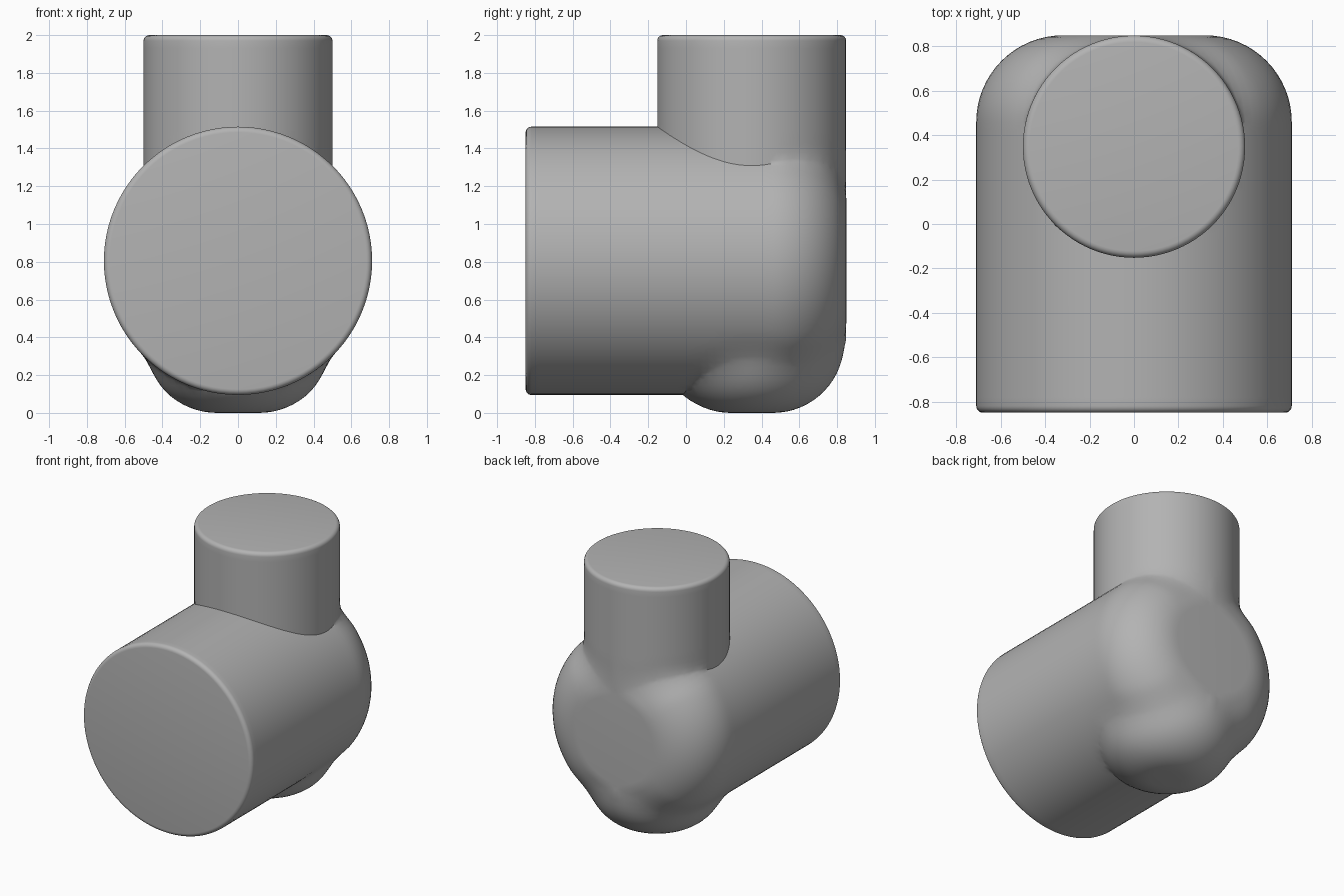
import bpy
import bmesh
import math
from mathutils import Matrix, Vector

SEGMENTS = 96
BIG_R, SMALL_R = 0.71, 0.5
BIG_Z, SMALL_Y = 0.805, 0.348
HALF = 0.849
ROUND, EDGE = 0.39, 0.03

if "Cube" in bpy.data.objects:
    bpy.data.objects.remove(bpy.data.objects["Cube"])

grey = bpy.data.materials.new("plain grey")
grey.use_nodes = True
colour = (0.45, 0.45, 0.45, 1)
grey.diffuse_color = colour
grey.node_tree.nodes["Principled BSDF"].inputs["Base Color"].default_value = colour


def rounded_cylinder(name, radius, length, matrix):
    """Lathe along z: broad rounding at the start, a small one at the end."""
    def arc(centre, size, start, steps):
        angles = [math.radians(start + 90 * i / steps) for i in range(steps + 1)]
        return [(radius - size + size * math.cos(a), centre + size * math.sin(a))
                for a in angles]

    profile = [(0, 0)] + arc(ROUND, ROUND, -90, 16)
    rows = int(length / 0.05)
    for i in range(1, rows):
        profile.append((radius, ROUND + (length - EDGE - ROUND) * i / rows))
    profile += arc(length - EDGE, EDGE, 0, 5) + [(0, length)]

    bm = bmesh.new()
    verts = [bm.verts.new((r, 0, z)) for r, z in profile]
    edges = [bm.edges.new(pair) for pair in zip(verts, verts[1:])]
    bmesh.ops.spin(bm, geom=verts + edges, cent=(0, 0, 0), axis=(0, 0, 1),
                   angle=math.tau, steps=SEGMENTS, use_merge=True)
    bmesh.ops.remove_doubles(bm, verts=bm.verts[:], dist=0.0001)
    bm.transform(matrix)
    bmesh.ops.recalc_face_normals(bm, faces=bm.faces[:])
    mesh = bpy.data.meshes.new(name)
    bm.to_mesh(mesh)
    bm.free()
    mesh.materials.append(grey)
    obj = bpy.data.objects.new(name, mesh)
    bpy.context.collection.objects.link(obj)
    return obj


def distance(p, radius, length):
    """Signed distance to a lathe in its own space."""
    qx = math.hypot(p.x, p.y) - radius + ROUND
    qz = max(ROUND - p.z, p.z - length)
    outside = math.hypot(max(qx, 0), max(qz, 0))
    return outside + min(max(qx, qz), 0) - ROUND


# Horizontal barrel, rounded at the back, and vertical neck, rounded at the foot
barrel_place = Matrix.Translation((0, HALF, BIG_Z)) @ Matrix.Rotation(math.pi / 2, 4, "X")
neck_place = Matrix.Translation((0, SMALL_Y, 0))
body = rounded_cylinder("elbow_body", BIG_R, 2 * HALF, barrel_place)
neck = rounded_cylinder("neck_helper", SMALL_R, 2, neck_place)
neck.hide_render = True

# Join the two into one skin
join = body.modifiers.new("join", "BOOLEAN")
join.operation = "UNION"
join.solver = "EXACT"
join.object = neck
bpy.context.view_layer.objects.active = body
body.select_set(True)
bpy.ops.object.modifier_apply(modifier=join.name)
bpy.data.objects.remove(neck)

# Soften the seam at the back and around the foot
bm = bmesh.new()
bm.from_mesh(body.data)
bmesh.ops.remove_doubles(bm, verts=bm.verts[:], dist=0.002)
bmesh.ops.triangulate(bm, faces=[f for f in bm.faces if len(f.verts) > 4])
to_barrel, to_neck = barrel_place.inverted(), neck_place.inverted()
weights = {}
for v in bm.verts:
    gap = max(abs(distance(to_barrel @ v.co, BIG_R, 2 * HALF)),
              abs(distance(to_neck @ v.co, SMALL_R, 2)))
    start = 0.45 if v.co.z > BIG_Z else 0.0
    reach = min(max((v.co.y - start) / 0.2, 0), 1)
    if gap < 0.09 and reach > 0 and v.co.y < HALF - 0.002:
        weights[v] = reach * (1 - gap / 0.09) * 0.7
for _ in range(12):
    moved = {}
    for v, w in weights.items():
        near = [e.other_vert(v).co for e in v.link_edges]
        moved[v] = v.co.lerp(sum(near, Vector()) / len(near), w)
    for v, co in moved.items():
        v.co = co
bm.to_mesh(body.data)
bm.free()

bpy.ops.object.shade_smooth_by_angle(angle=math.radians(32))
